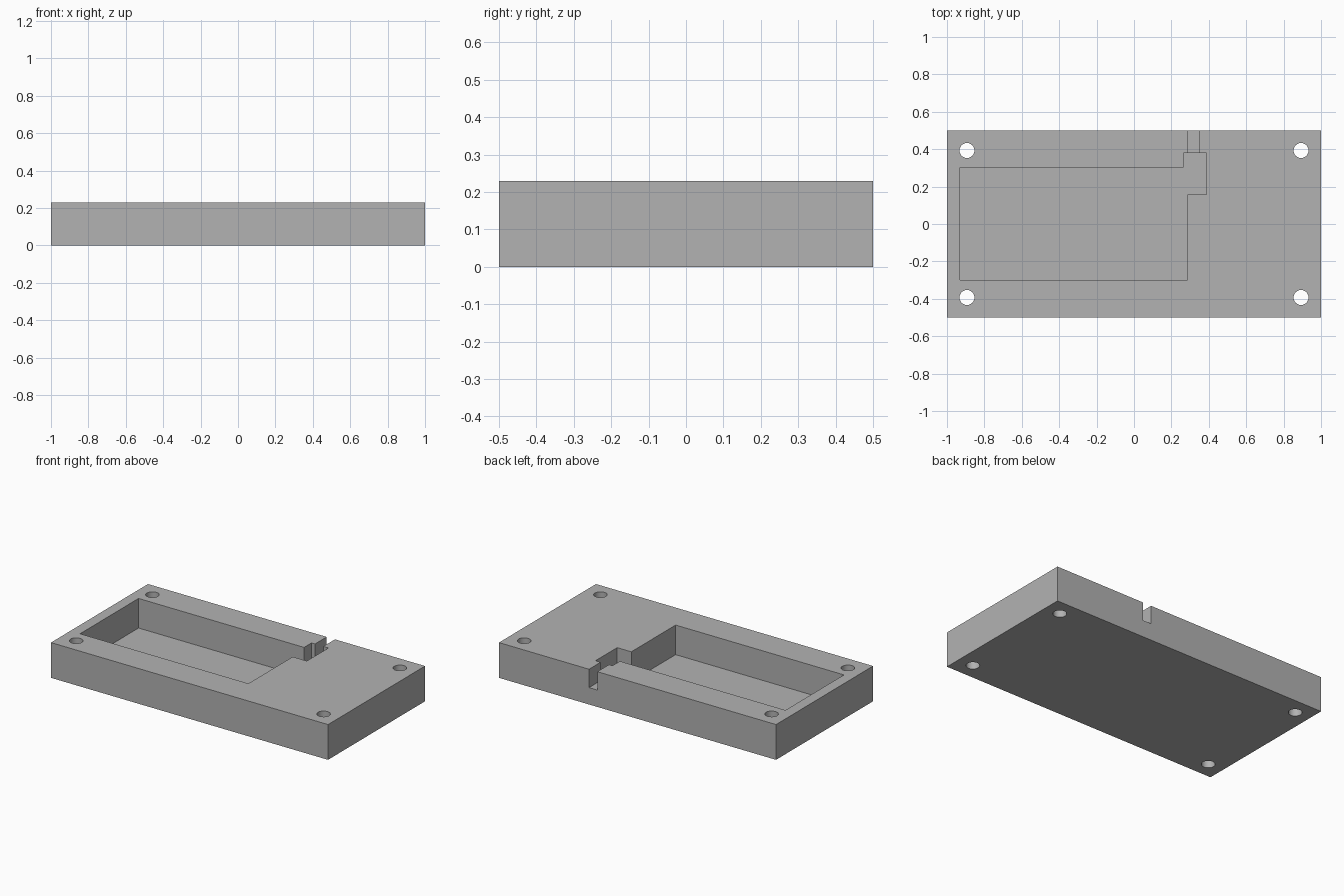
import bpy, bmesh

cube = bpy.data.objects.get("Cube")
if cube:
    bpy.data.objects.remove(cube, do_unlink=True)

HEIGHT = 0.23
POCKET_FLOOR = 0.037
CHANNEL_FLOOR = 0.11
ABOVE = 0.4

grey = bpy.data.materials.new("plain grey")
grey.use_nodes = True
grey.diffuse_color = (0.448, 0.448, 0.448, 1)
grey.node_tree.nodes["Principled BSDF"].inputs["Base Color"].default_value = grey.diffuse_color


def prism(name, outline, z0, z1):
    """Extrude a counter-clockwise outline from z0 up to z1."""
    bm = bmesh.new()
    base = bm.faces.new([bm.verts.new((x, y, z0)) for x, y in outline])
    top = bmesh.ops.extrude_face_region(bm, geom=[base])
    verts = [v for v in top["geom"] if isinstance(v, bmesh.types.BMVert)]
    bmesh.ops.translate(bm, verts=verts, vec=(0, 0, z1 - z0))
    bmesh.ops.recalc_face_normals(bm, faces=bm.faces)
    mesh = bpy.data.meshes.new(name)
    bm.to_mesh(mesh)
    bm.free()
    mesh.materials.append(grey)
    obj = bpy.data.objects.new(name, mesh)
    bpy.context.collection.objects.link(obj)
    return obj


def rectangle(x0, x1, y0, y1):
    return [(x0, y0), (x1, y0), (x1, y1), (x0, y1)]


# Solid block
block = prism("enclosure_base", rectangle(-1, 1, -0.5, 0.5), 0, HEIGHT)

# Main pocket with its side recess, in one outline
pocket = [(-0.93, -0.3), (0.285, -0.3), (0.285, 0.157), (0.387, 0.157),
          (0.387, 0.38), (0.265, 0.38), (0.265, 0.303), (-0.93, 0.303)]
cutters = [
    prism("pocket_cutter", pocket, POCKET_FLOOR, ABOVE),
    # Cable channel out through the back wall
    prism("channel_cutter", rectangle(0.29, 0.35, 0.34, 0.6), CHANNEL_FLOOR, ABOVE),
]

# Through holes in the four corners
for x in (-0.893, 0.893):
    for y in (-0.393, 0.393):
        bpy.ops.mesh.primitive_cylinder_add(vertices=48, radius=0.04, depth=1, location=(x, y, 0))
        hole = bpy.context.object
        hole.name = "screw_hole_cutter"
        hole.data.materials.append(grey)
        cutters.append(hole)

# Cut everything out, then drop the cutters
for cutter in cutters:
    cutter.hide_render = True
    mod = block.modifiers.new(cutter.name, "BOOLEAN")
    mod.operation = "DIFFERENCE"
    mod.solver = "EXACT"
    mod.object = cutter

bpy.ops.object.select_all(action="DESELECT")
block.select_set(True)
bpy.context.view_layer.objects.active = block
for mod in list(block.modifiers):
    bpy.ops.object.modifier_apply(modifier=mod.name)
for cutter in cutters:
    bpy.data.objects.remove(cutter, do_unlink=True)

bpy.ops.object.shade_smooth_by_angle()
